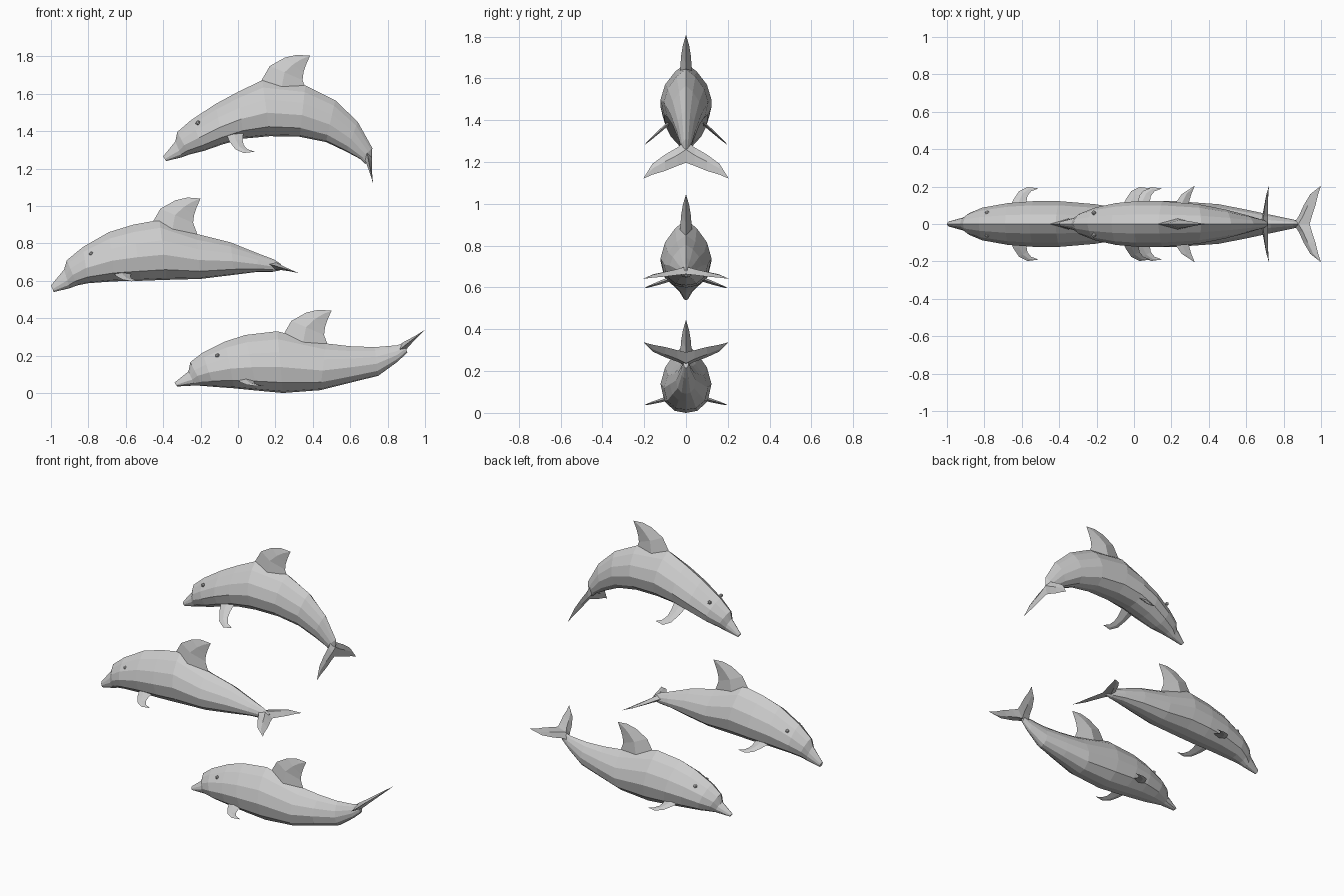
import bpy, bmesh
from math import cos, sin, radians
from mathutils import Vector as V

if "Cube" in bpy.data.objects:
    bpy.data.objects.remove(bpy.data.objects["Cube"])

# Shared body: half width per station, and half cross-section (width share, height share)
WIDTH = [.013, .035, .057, .087, .112, .122, .122, .106, .077, .047, .024, .012]
SECTION = [(0, 1), (.42, .87), (.82, .66), (1, .42), (.85, .17), (.45, .03), (0, 0)]


def finish(name, bm, mirror=False):
    bmesh.ops.recalc_face_normals(bm, faces=bm.faces)
    me = bpy.data.meshes.new(name)
    bm.to_mesh(me)
    bm.free()
    ob = bpy.data.objects.new(name, me)
    bpy.context.collection.objects.link(ob)
    if mirror:
        mod = ob.modifiers.new("mirror", 'MIRROR')
        mod.use_axis = (False, True, False)
        mod.use_mirror_merge = False
    return ob


def body(name, stations):
    """Loft the section through stations (top x, top z, bottom x, bottom z)."""
    bm = bmesh.new()
    ring_pts = SECTION + [(-w, h) for w, h in SECTION[-2:0:-1]]
    rings = []
    for (tx, tz, bx, bz), wid in zip(stations, WIDTH):
        top, bot = V((tx, 0, tz)), V((bx, 0, bz))
        rings.append([bm.verts.new(bot.lerp(top, h) + V((0, w * wid, 0))) for w, h in ring_pts])
    n = len(ring_pts)
    for a, b in zip(rings, rings[1:]):
        for i in range(n):
            j = (i + 1) % n
            bm.faces.new((a[i], a[j], b[j], b[i]))
    bm.faces.new(rings[0])
    bm.faces.new(rings[-1])
    finish(name, bm)


def blade(name, lead, trail, tip, normal, thick, mirror=False):
    """Lens-shaped fin between a leading and a trailing edge, closing at the tip."""
    bm = bmesh.new()
    rows = []
    for i, (a, b) in enumerate(zip(lead, trail)):
        a, b = V(a), V(b)
        off = V(normal) * thick * (1 - i / len(lead))
        mid = a.lerp(b, .45)
        rows.append([bm.verts.new(p) for p in (a, mid + off, b, mid - off)])
    end = bm.verts.new(tip)
    for r, s in zip(rows, rows[1:]):
        for i in range(4):
            j = (i + 1) % 4
            bm.faces.new((r[i], r[j], s[j], s[i]))
    for i in range(4):
        bm.faces.new((rows[-1][i], rows[-1][(i + 1) % 4], end))
    bm.faces.new(rows[0])
    finish(name, bm, mirror)


def dolphin(tag, stations, fin, flipper, drop, fluke, angle, eye):
    body(tag + "_body", stations)

    # Dorsal fin
    def f(x, z):
        return (x + fin[0], 0, z + fin[1])
    blade(tag + "_dorsal_fin",
          [f(-.47, .89), f(-.415, .985), f(-.335, 1.03), f(-.27, 1.045)],
          [f(-.21, .83), f(-.24, .91), f(-.235, .95), f(-.222, .99)],
          f(-.2, 1.04), (0, 1, 0), .03)

    # Flippers
    def p(x, y):
        return (flipper[0] + x, y, flipper[1] - drop * (y - .09) / .1)
    blade(tag + "_flippers",
          [p(0, .07), p(.025, .13), p(.055, .175), p(.10, .198)],
          [p(.1, .07), p(.095, .12), p(.1, .15), p(.12, .175)],
          p(.16, .19), (0, 0, 1), .012, True)

    # Tail flukes
    c, s = cos(radians(angle)), sin(radians(angle))

    def k(u, y):
        return (fluke[0] + u * c, y, fluke[1] + u * s)
    blade(tag + "_tail_flukes",
          [k(-.02, 0), k(.015, .04), k(.05, .1), k(.095, .16)],
          [k(.09, 0), k(.105, .04), k(.13, .1), k(.148, .16)],
          k(.168, .205), (-s, 0, c), .02, True)

    # Eyes
    bm = bmesh.new()
    bmesh.ops.create_icosphere(bm, subdivisions=1, radius=.013)
    bmesh.ops.translate(bm, verts=bm.verts, vec=(eye[0], .06, eye[1]))
    finish(tag + "_eyes", bm, True)


# Leaping dolphin, arched with the tail down
dolphin("upper_dolphin", [
    (-.40, 1.265, -.385, 1.24), (-.335, 1.345, -.30, 1.26), (-.325, 1.395, -.26, 1.275),
    (-.25, 1.46, -.18, 1.295), (-.12, 1.545, -.08, 1.33), (0, 1.61, .03, 1.36),
    (.13, 1.672, .17, 1.373), (.36, 1.645, .33, 1.37), (.52, 1.565, .47, 1.342),
    (.64, 1.45, .58, 1.29), (.718, 1.31, .655, 1.25), (.715, 1.25, .68, 1.225)],
    (.585, .763), (-.07, 1.38), .09, (.69, 1.285), -79, (-.215, 1.445))

# Gliding dolphin, nearly straight
dolphin("middle_dolphin", [
    (-1, .575, -.985, .54), (-.93, .66, -.90, .56), (-.915, .71, -.86, .575),
    (-.83, .78, -.80, .587), (-.69, .86, -.66, .597), (-.56, .90, -.52, .60),
    (-.42, .925, -.38, .605), (-.22, .85, -.20, .61), (-.04, .805, -.02, .632),
    (.11, .745, .10, .647), (.19, .715, .185, .648), (.23, .69, .225, .655)],
    (0, 0), (-.67, .635), .035, (.165, .69), -17, (-.785, .745))

# Lowest dolphin, tail curled up
dolphin("lower_dolphin", [
    (-.34, .055, -.325, .035), (-.265, .115, -.23, .04), (-.255, .165, -.19, .038),
    (-.19, .215, -.13, .033), (-.07, .275, -.02, .025), (.04, .31, .10, .013),
    (.21, .33, .24, 0), (.47, .265, .44, .015), (.60, .25, .60, .055),
    (.73, .245, .75, .092), (.85, .255, .85, .165), (.89, .27, .905, .215)],
    (.7, -.6), (-.01, .068), .028, (.868, .235), 38, (-.11, .20))
